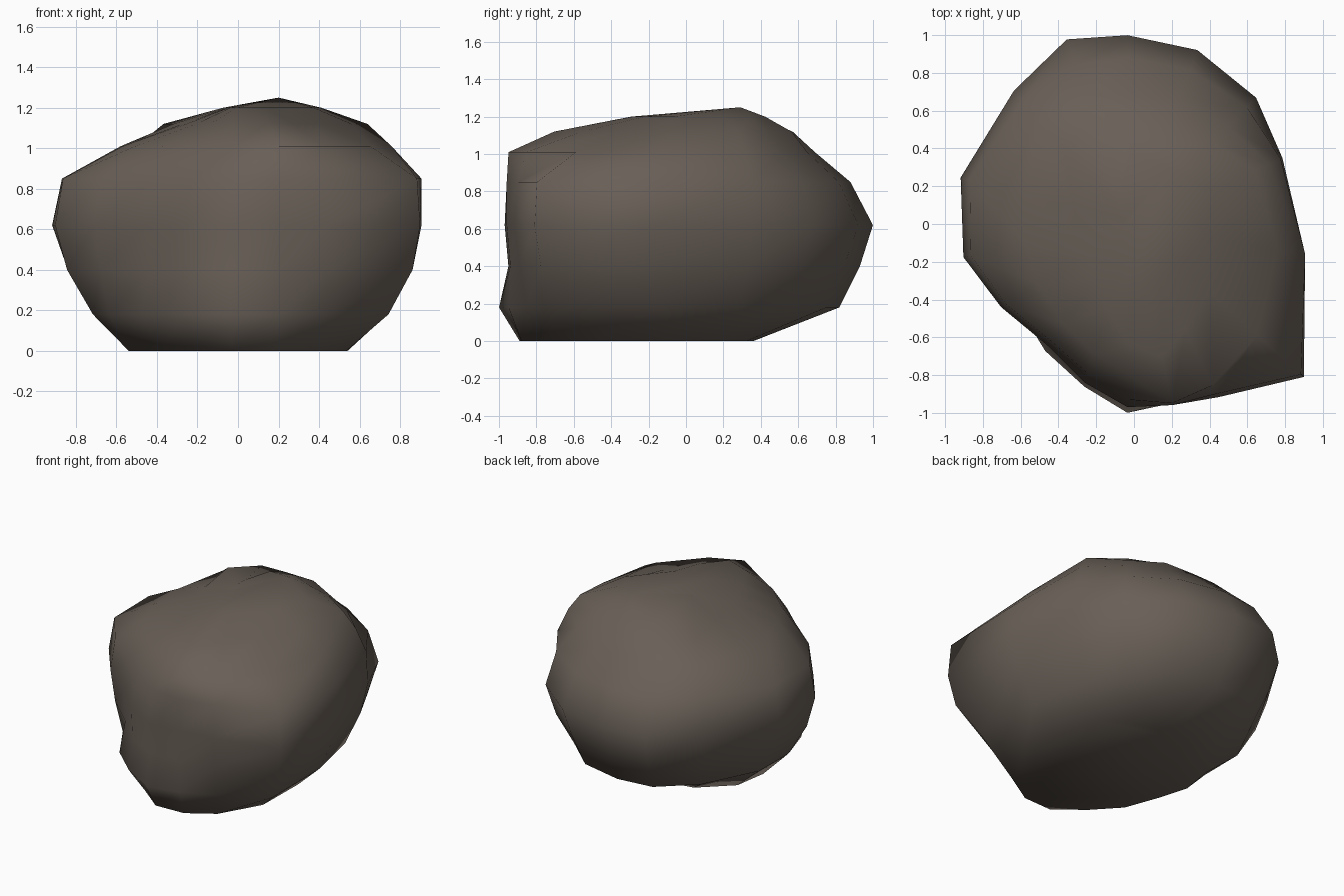
import bpy, bmesh, math

# Directions (degrees from +x) of the sixteen facets round the boulder
ANGLES = (24, 46, 70, 92, 110, 132, 165, 191, 212, 235, 253, 268, 282, 296, 318, 350)

# Horizontal slices: height -> radius in each direction
SLICES = {
    0.00: (.50, .45, .38, .36, .38, .44, .52, .55, .57, .68, .77, .89, .90, .85, .72, .55),
    0.18: (.71, .74, .80, .82, .84, .78, .74, .73, .75, .82, .90, 1.0, .97, .95, 1.0, .75),
    0.40: (.81, .86, .90, .93, .96, .88, .87, .86, .80, .78, .87, .95, .96, .99, 1.16, .86),
    0.62: (.86, .93, .98, 1.0, 1.04, .95, .95, .92, .83, .79, .88, .97, .98, 1.02, 1.21, .92),
    0.85: (.85, .86, .87, .88, .90, .88, .90, .88, .80, .76, .83, .93, .98, 1.0, 1.19, .92),
    1.01: (.78, .72, .69, .69, .72, .75, .60, .58, .60, .65, .72, .80, .97, .95, .88, .77),
    1.12: (.70, .60, .60, .57, .60, .55, .33, .28, .30, .36, .47, .64, .72, .62, .54, .57),
    1.20: (.45, .48, .45, .38, .20, .11, .06, .05, .06, .08, .13, .24, .30, .32, .33, .38),
}
SIDES = len(ANGLES)

bm = bmesh.new()
rings = []
for z, radii in SLICES.items():
    ring = []
    for angle, r in zip(ANGLES, radii):
        a = math.radians(angle)
        ring.append(bm.verts.new((r * math.cos(a), r * math.sin(a), z)))
    rings.append(ring)

# Side skin
for low, high in zip(rings, rings[1:]):
    for i in range(SIDES):
        j = (i + 1) % SIDES
        bm.faces.new((low[i], low[j], high[j], high[i]))

# Peak and flat underside
peak = bm.verts.new((0.2, 0.29, 1.25))
for i in range(SIDES):
    bm.faces.new((rings[-1][i], rings[-1][(i + 1) % SIDES], peak))
bm.faces.new(list(reversed(rings[0])))
bmesh.ops.recalc_face_normals(bm, faces=bm.faces)

mesh = bpy.data.meshes.new("boulder")
bm.to_mesh(mesh)
bm.free()
rock = bpy.data.objects.new("boulder", mesh)
bpy.context.collection.objects.link(rock)

# Grey-brown stone
stone = bpy.data.materials.new("grey brown stone")
stone.diffuse_color = (0.14, 0.115, 0.095, 1)
mesh.materials.append(stone)

bpy.context.view_layer.objects.active = rock
rock.select_set(True)
bpy.ops.object.shade_smooth_by_angle(angle=math.radians(75))
